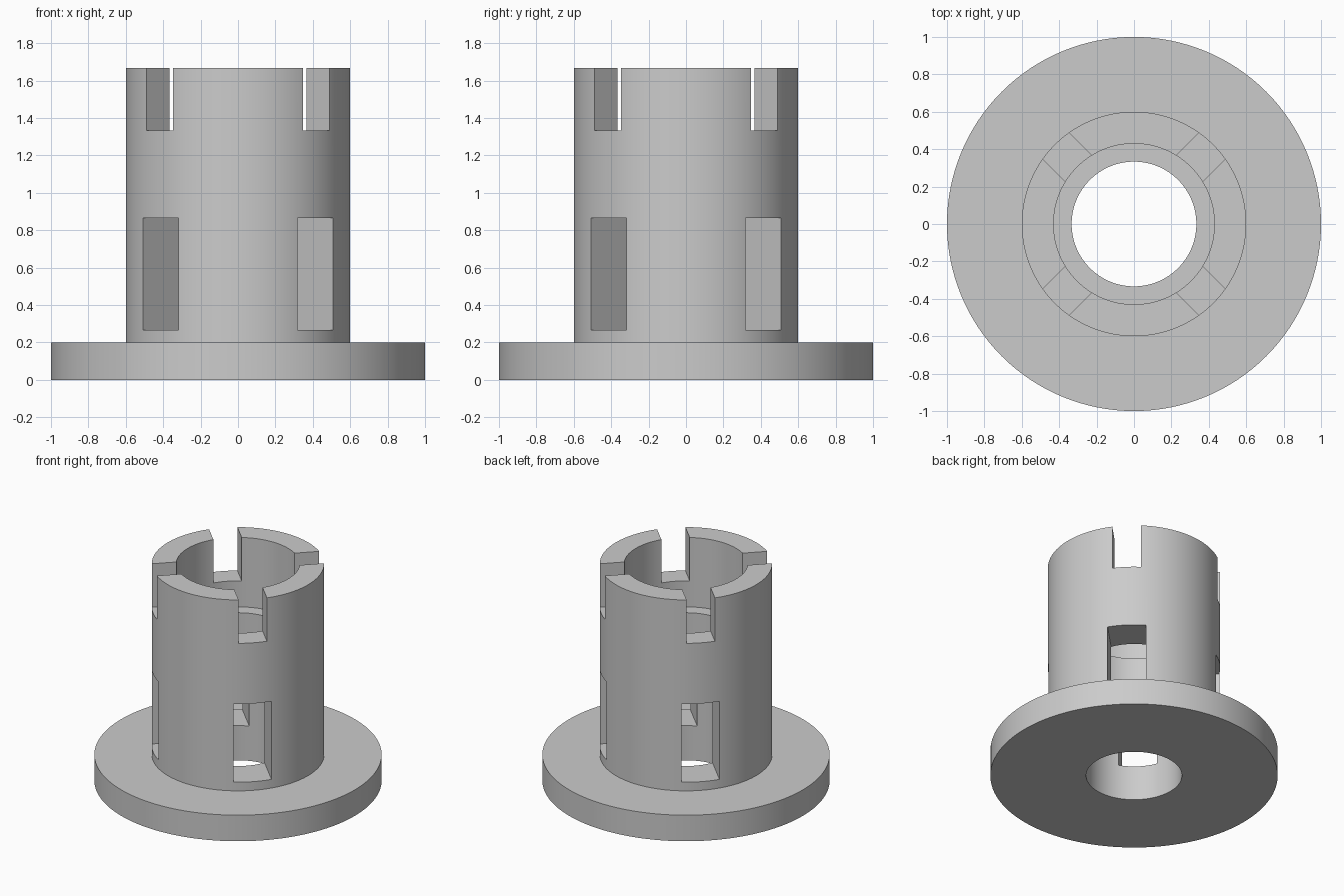
import bpy, bmesh, math
from mathutils import Matrix, Vector

SEGMENTS = 128
U = 1 / 15  # design unit: the flange radius is 15 units

cube = bpy.data.objects.get("Cube")
if cube:
    bpy.data.objects.remove(cube, do_unlink=True)

grey = bpy.data.materials.new("light grey")
grey.use_nodes = True
colour = (0.6, 0.6, 0.6, 1)
grey.diffuse_color = colour
grey.node_tree.nodes["Principled BSDF"].inputs["Base Color"].default_value = colour


def add_object(name, bm):
    bmesh.ops.recalc_face_normals(bm, faces=bm.faces)
    mesh = bpy.data.meshes.new(name)
    bm.to_mesh(mesh)
    bm.free()
    obj = bpy.data.objects.new(name, mesh)
    bpy.context.collection.objects.link(obj)
    mesh.materials.append(grey)
    return obj


def lathe(name, profile):
    """Revolve a closed (radius, height) outline about z."""
    bm = bmesh.new()
    rings = []
    for i in range(SEGMENTS):
        a = 2 * math.pi * i / SEGMENTS
        rings.append([bm.verts.new((r * math.cos(a), r * math.sin(a), z)) for r, z in profile])
    n = len(profile)
    for i in range(SEGMENTS):
        a, b = rings[i], rings[(i + 1) % SEGMENTS]
        for j in range(n):
            k = (j + 1) % n
            bm.faces.new((a[j], b[j], b[k], a[k]))
    return add_object(name, bm)


def cut_through(target, width, z0, z1, angle):
    """Cut a straight rectangular channel across the whole barrel."""
    bm = bmesh.new()
    bmesh.ops.create_cube(bm, size=1)
    bmesh.ops.scale(bm, vec=Vector((1.6, width, z1 - z0)), verts=bm.verts)
    bmesh.ops.translate(bm, vec=Vector((0, 0, (z0 + z1) / 2)), verts=bm.verts)
    bmesh.ops.rotate(bm, matrix=Matrix.Rotation(angle, 3, 'Z'), verts=bm.verts)
    cutter = add_object("cutter", bm)
    cutter.hide_render = True
    mod = target.modifiers.new("cut", 'BOOLEAN')
    mod.operation = 'DIFFERENCE'
    mod.solver = 'EXACT'
    mod.object = cutter
    bpy.ops.object.modifier_apply(modifier=mod.name)
    bpy.data.objects.remove(cutter, do_unlink=True)


# Flange and barrel in one piece, with a stepped bore
barrel = lathe("flanged_barrel", [
    (5 * U, 0), (15 * U, 0), (15 * U, 3 * U), (9 * U, 3 * U),
    (9 * U, 25 * U), (0.43, 25 * U), (0.43, 17 * U), (5 * U, 17 * U),
])
bpy.ops.object.select_all(action='DESELECT')
barrel.select_set(True)
bpy.context.view_layer.objects.active = barrel

# Diagonal windows near the flange and open slots in the rim
for angle in (math.pi / 4, -math.pi / 4):
    cut_through(barrel, 4 * U, 4 * U, 13 * U, angle)
    cut_through(barrel, 3 * U, 20 * U, 27 * U, angle)

bpy.ops.object.shade_smooth_by_angle(angle=math.radians(30))
